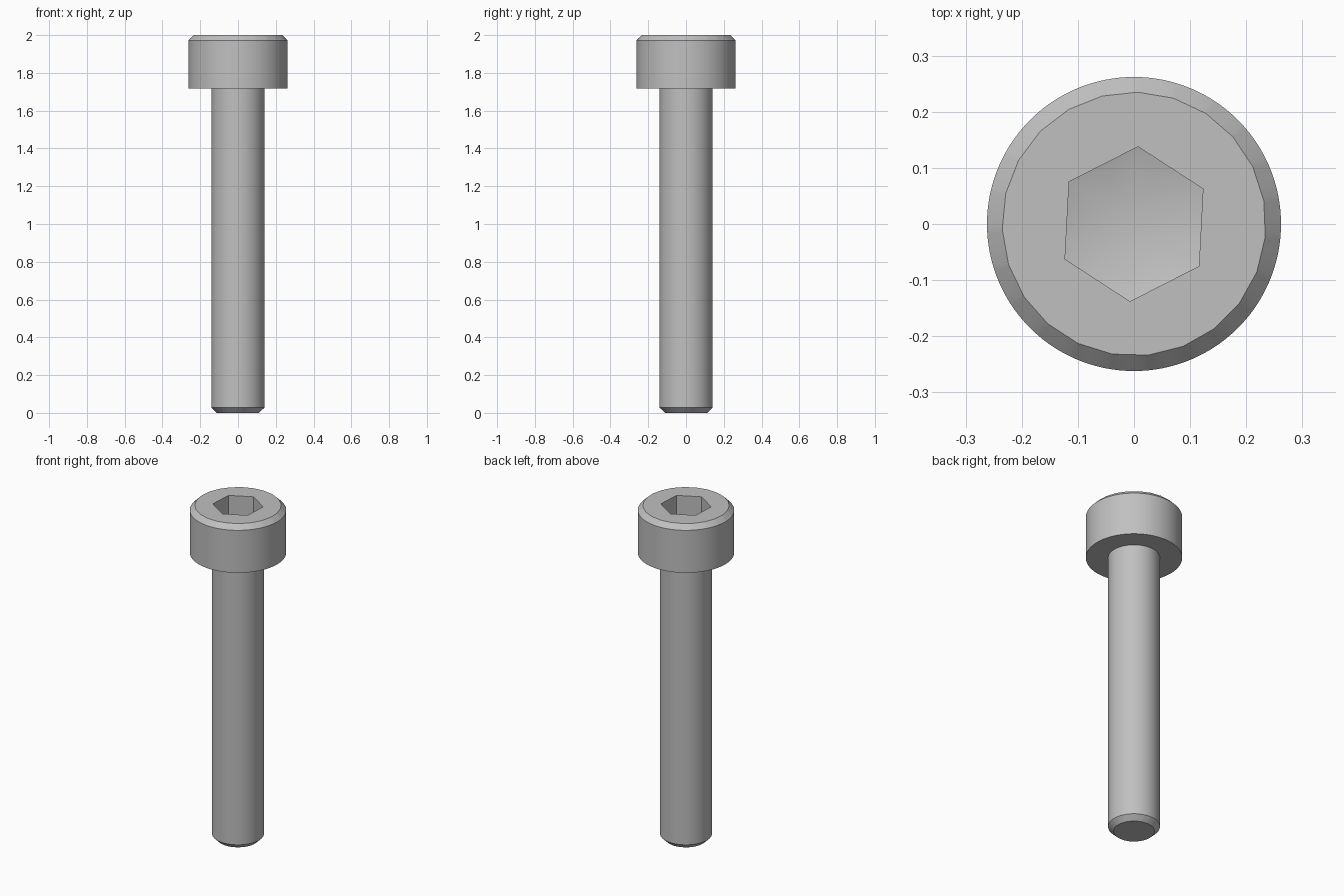
import bpy
import bmesh
from math import cos, pi, radians, sin, tan

cube = bpy.data.objects.get("Cube")
if cube:
    bpy.data.objects.remove(cube)

STEPS = 276              # divisible by 6 and 23, so every ring lines up
START = radians(87)      # direction of the first socket corner

steel = bpy.data.materials.new("steel_grey")
steel.use_nodes = True
GREY = (0.53, 0.53, 0.53, 1)
steel.diffuse_color = GREY
steel.node_tree.nodes["Principled BSDF"].inputs["Base Color"].default_value = GREY


def ring(radius, height, sides=STEPS, shift=0, slope=0):
    """Points round a regular polygon; slope lifts them with distance from the axis."""
    points = []
    wedge = 2 * pi / sides
    for i in range(STEPS):
        turn = 2 * pi * i / STEPS
        offset = (turn - 2 * pi * shift / STEPS) % wedge
        r = radius * cos(wedge / 2) / cos(offset - wedge / 2)
        points.append((r * cos(START + turn), r * sin(START + turn),
                       height + r * tan(slope)))
    return points


def loft(name, rings, start_tip=None, end_tip=None):
    """Join successive rings with quads and close the ends to a tip if given."""
    bm = bmesh.new()
    loops = [[bm.verts.new(p) for p in points] for points in rings]
    for low, high in zip(loops, loops[1:]):
        for i in range(STEPS):
            j = (i + 1) % STEPS
            bm.faces.new((low[i], low[j], high[j], high[i]))
    for loop, tip, flip in ((loops[0], start_tip, True), (loops[-1], end_tip, False)):
        if tip is None:
            continue
        centre = bm.verts.new((0, 0, tip))
        for i in range(STEPS):
            a, b = loop[i], loop[(i + 1) % STEPS]
            bm.faces.new((b, a, centre) if flip else (a, b, centre))
    mesh = bpy.data.meshes.new(name)
    bm.to_mesh(mesh)
    bm.free()
    mesh.materials.append(steel)
    obj = bpy.data.objects.new(name, mesh)
    bpy.context.collection.objects.link(obj)
    bpy.ops.object.select_all(action="DESELECT")
    obj.select_set(True)
    bpy.context.view_layer.objects.active = obj
    bpy.ops.object.shade_smooth_by_angle(angle=radians(30))
    return obj


HEAD_BASE = 1.717
SHANK_RADIUS = 0.141
HEAD_RADIUS = 0.262
SOCKET_RADIUS = 0.138
CONE_TIP = 1.82
CONE_SLOPE = radians(15)

# Shank with a chamfered tip
loft("shank", [
    ring(0.112, 0, sides=23, shift=1),
    ring(SHANK_RADIUS, 0.029),
    ring(SHANK_RADIUS, HEAD_BASE),
], start_tip=0)

# Head: underside, wall, chamfer, flat top, hexagonal socket with conical floor
loft("socket_head", [
    ring(SHANK_RADIUS, HEAD_BASE),
    ring(HEAD_RADIUS, HEAD_BASE),
    ring(HEAD_RADIUS, 1.972),
    ring(0.235, 2, sides=23, shift=1),
    ring(SOCKET_RADIUS, 2, sides=6),
    ring(SOCKET_RADIUS, CONE_TIP, sides=6, slope=CONE_SLOPE),
], end_tip=CONE_TIP)
